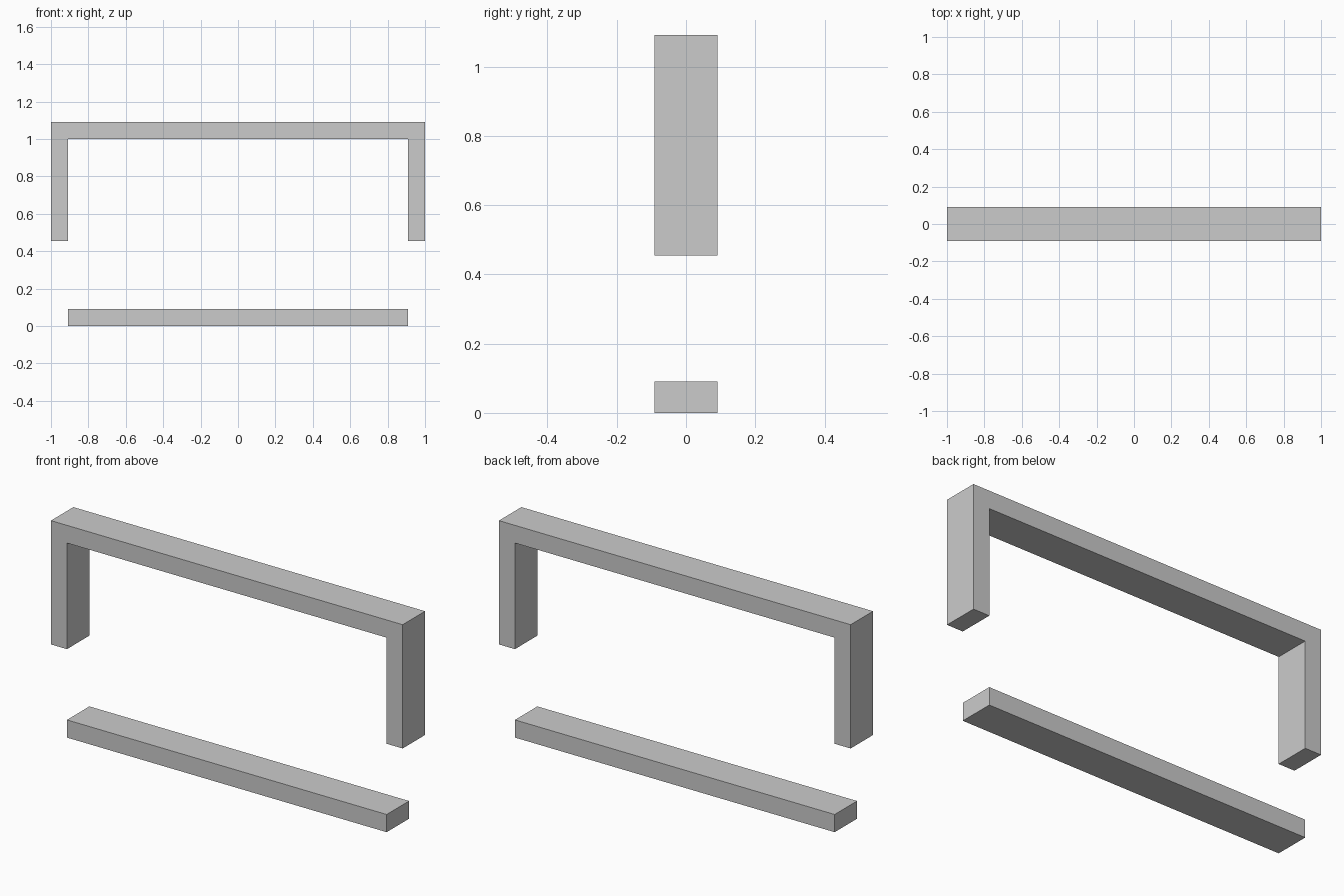
import bpy, bmesh

if "Cube" in bpy.data.objects:
    bpy.data.objects.remove(bpy.data.objects["Cube"])

T = 1 / 11          # bar thickness; every size is a multiple of it
HALF_DEPTH = T


def extruded_profile(name, points):
    """Extrude an x-z outline along y, centred on y = 0."""
    bm = bmesh.new()
    face = bm.faces.new([bm.verts.new((x * T, -HALF_DEPTH, z * T)) for x, z in points])
    result = bmesh.ops.extrude_face_region(bm, geom=[face])
    moved = [v for v in result["geom"] if isinstance(v, bmesh.types.BMVert)]
    bmesh.ops.translate(bm, verts=moved, vec=(0, 2 * HALF_DEPTH, 0))
    bmesh.ops.recalc_face_normals(bm, faces=bm.faces)
    mesh = bpy.data.meshes.new(name)
    bm.to_mesh(mesh)
    bm.free()
    obj = bpy.data.objects.new(name, mesh)
    bpy.context.collection.objects.link(obj)
    return obj


# Upper frame: a top bar with a short leg at each end, in one piece
half_outline = [(11, 12), (11, 5), (10, 5), (10, 11)]
mirrored = [(-x, z) for x, z in reversed(half_outline)]
extruded_profile("upper_frame", half_outline + mirrored)

# Separate bottom bar, fitting between the legs
extruded_profile("bottom_bar", [(-10, 0), (10, 0), (10, 1), (-10, 1)])
